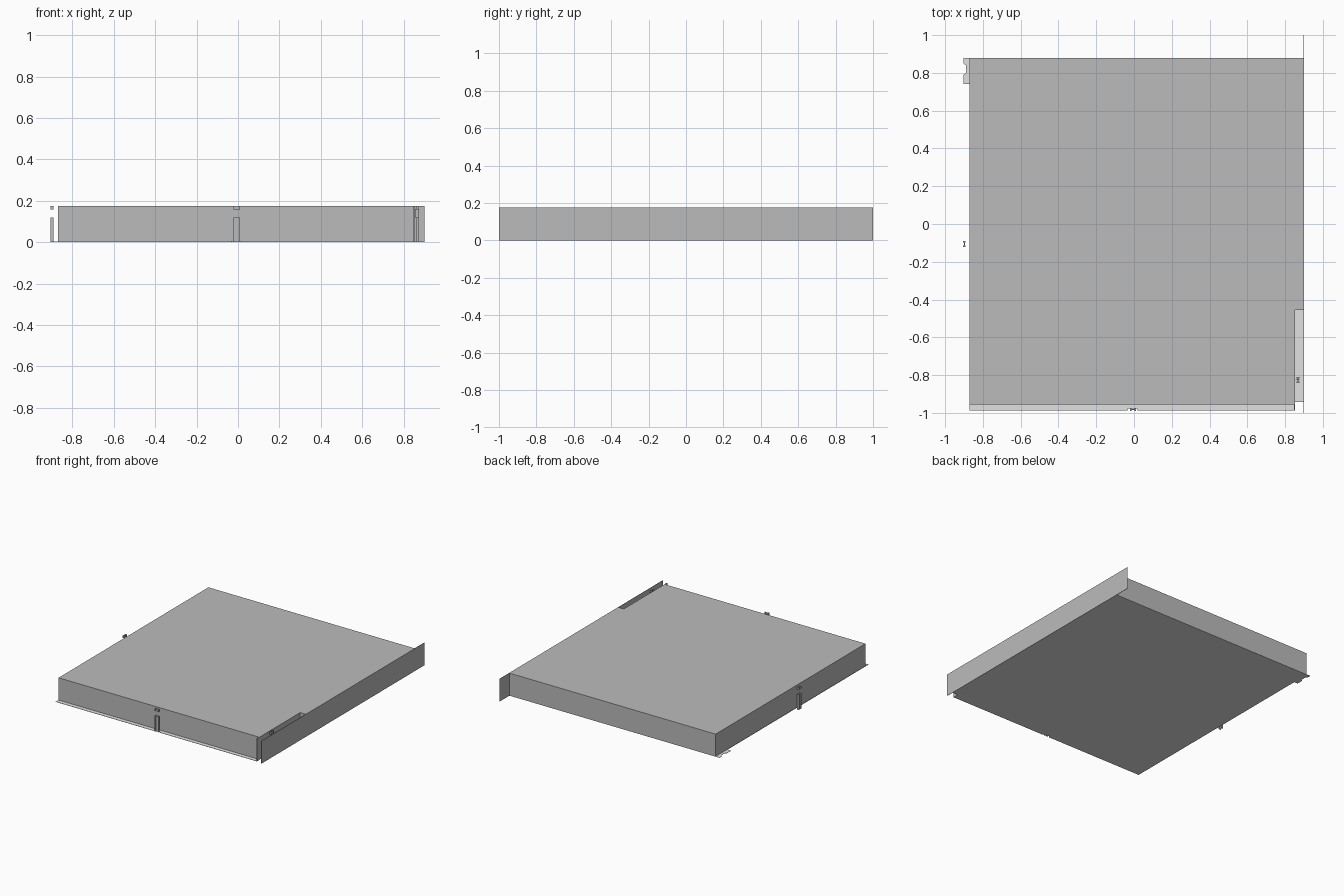
import bpy, bmesh

if "Cube" in bpy.data.objects:
    bpy.data.objects.remove(bpy.data.objects["Cube"])


def material(name, value):
    m = bpy.data.materials.new(name)
    m.diffuse_color = (value, value, value, 1)
    m.use_nodes = True
    m.node_tree.nodes["Principled BSDF"].inputs["Base Color"].default_value = m.diffuse_color
    return m


GREY = material("mid grey", 0.5)
LIGHT = material("light grey", 0.75)
H = 0.175


def extrude_outline(name, outline, z0, z1, mat):
    """Extrude a counter-clockwise plan outline from z0 to z1."""
    bm = bmesh.new()
    face = bm.faces.new([bm.verts.new((x, y, z0)) for x, y in outline])
    geom = bmesh.ops.extrude_face_region(bm, geom=[face])["geom"]
    for v in geom:
        if isinstance(v, bmesh.types.BMVert):
            v.co.z = z1
    bmesh.ops.recalc_face_normals(bm, faces=bm.faces)
    mesh = bpy.data.meshes.new(name)
    bm.to_mesh(mesh)
    bm.free()
    mesh.materials.append(mat)
    obj = bpy.data.objects.new(name, mesh)
    bpy.context.collection.objects.link(obj)
    return obj


def rect(x0, x1, y0, y1):
    return [(x0, y0), (x1, y0), (x1, y1), (x0, y1)]


# main block, with a recess along the front of its right side
extrude_outline("main_block", [
    (-0.87, -0.955), (0.852, -0.955), (0.852, -0.455), (0.898, -0.455),
    (0.898, 0.88), (-0.87, 0.88)], 0.002, H, GREY)

# thin floor sheet: front ledge, recess floor and small rear left tab
extrude_outline("floor_sheet", [
    (-0.872, -0.988), (-0.035, -0.988), (-0.03, -0.977), (0.015, -0.977),
    (0.02, -0.988), (0.852, -0.988), (0.852, -0.942), (0.898, -0.942),
    (0.898, 0.88), (-0.903, 0.88), (-0.903, 0.85), (-0.89, 0.84),
    (-0.89, 0.80), (-0.903, 0.79), (-0.903, 0.74), (-0.872, 0.74)],
    0, 0.002, LIGHT)

# long thin side wall running past the block at both ends
extrude_outline("side_wall", rect(0.898, 0.901, -1, 1), 0, H, GREY)


def post(name, cx, cy, along_x):
    """Slim window post: two narrow bars and a web, broken by a gap."""
    for part, z0, z1 in (("lower", 0, 0.12), ("upper", 0.157, H)):
        for i, (u0, u1, v) in enumerate(((-0.018, -0.010, 0.007),
                                         (-0.010, 0.006, 0.002),
                                         (0.006, 0.014, 0.007))):
            if along_x:
                r = rect(cx + u0, cx + u1, cy - v, cy + v)
            else:
                r = rect(cx - v, cx + v, cy + u0, cy + u1)
            extrude_outline(f"{name}_{part}_{i}", r, z0, z1, GREY)


post("front_post", -0.004, -0.982, True)
post("left_post", -0.898, -0.103, False)
post("recess_post", 0.868, -0.825, False)

# small crosspiece closing the upper front of the recess
extrude_outline("recess_crosspiece", rect(0.855, 0.875, -0.827, -0.823), 0.12, 0.16, GREY)
# slim corner strip beside the recess
extrude_outline("corner_strip", rect(0.848, 0.853, -0.985, -0.955), 0, H, GREY)
